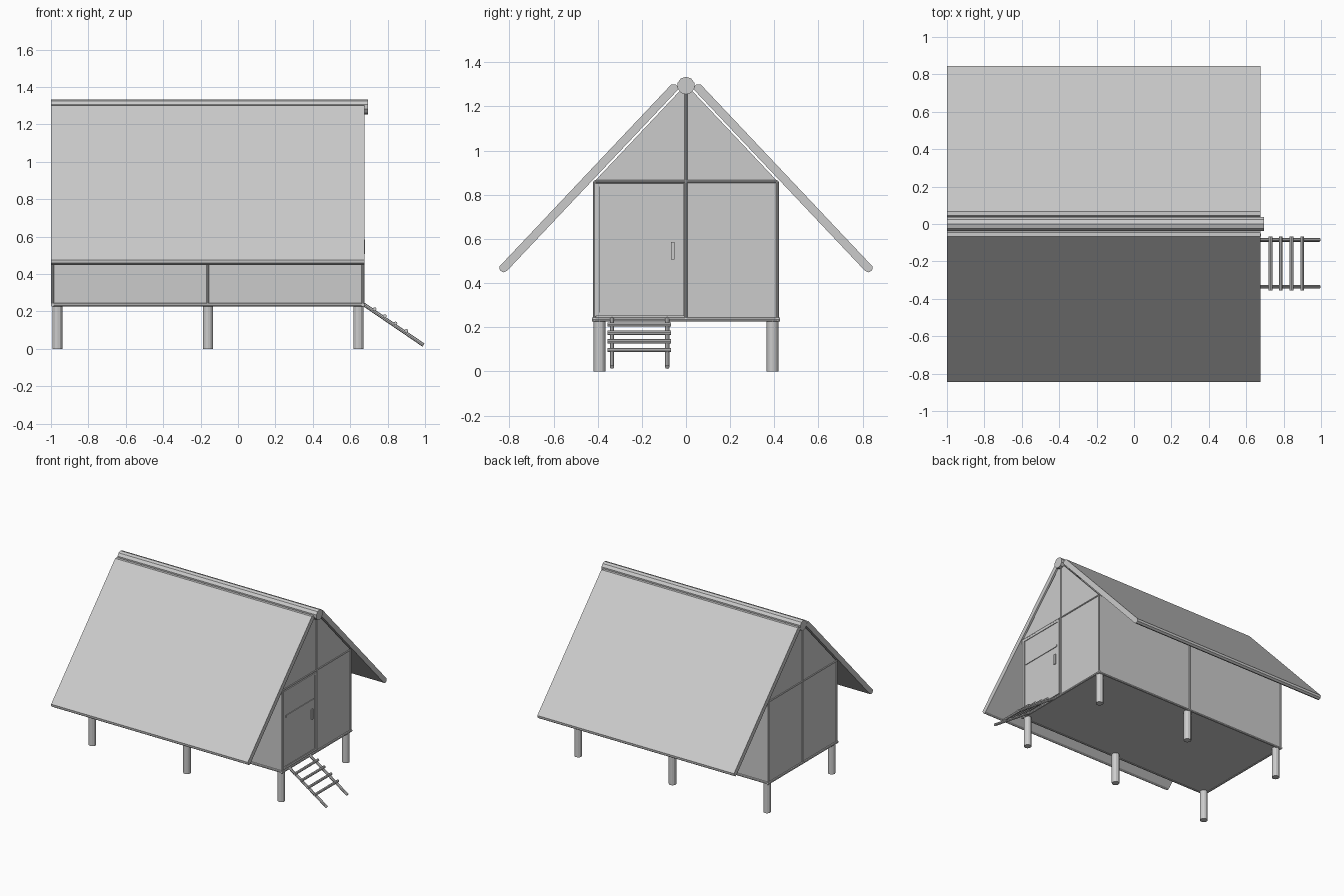
import bpy, bmesh, math
from mathutils import Vector

if "Cube" in bpy.data.objects:
    bpy.data.objects.remove(bpy.data.objects["Cube"])

# Single plain grey
GREY = bpy.data.materials.new("plain grey")
GREY.diffuse_color = (0.6, 0.6, 0.6, 1)
GREY.use_nodes = True
GREY.node_tree.nodes["Principled BSDF"].inputs["Base Color"].default_value = GREY.diffuse_color

X0, X1 = -0.992, 0.668      # wall ends
W = 0.415                   # half width of the walls
Z0, Z1 = 0.235, 0.86        # floor and wall top
MID = (X0 + X1) / 2


def finish(name, bm):
    bmesh.ops.recalc_face_normals(bm, faces=bm.faces)
    me = bpy.data.meshes.new(name)
    bm.to_mesh(me)
    bm.free()
    me.materials.append(GREY)
    ob = bpy.data.objects.new(name, me)
    bpy.context.collection.objects.link(ob)
    return ob


def box(name, lo, hi):
    bm = bmesh.new()
    bmesh.ops.create_cube(bm, size=1)
    for v in bm.verts:
        v.co = [(lo[i] + hi[i]) / 2 + v.co[i] * (hi[i] - lo[i]) for i in range(3)]
    return finish(name, bm)


def rod(name, a, b, r, sides=10):
    a, b = Vector(a), Vector(b)
    bm = bmesh.new()
    bmesh.ops.create_cone(bm, cap_ends=True, segments=sides, radius1=r, radius2=r,
                          depth=(b - a).length)
    q = (b - a).to_track_quat('Z', 'Y')
    for v in bm.verts:
        v.co = q @ v.co + (a + b) / 2
    return finish(name, bm)


def extrude_x(name, pts, xa, xb):
    bm = bmesh.new()
    f = bm.faces.new([bm.verts.new((xa, y, z)) for y, z in pts])
    g = bmesh.ops.extrude_face_region(bm, geom=[f])["geom"]
    bmesh.ops.translate(bm, vec=(xb - xa, 0, 0),
                        verts=[v for v in g if isinstance(v, bmesh.types.BMVert)])
    return finish(name, bm)


# Floor slab and its edge beams
box("floor", (X0, -W, Z0 - 0.004), (X1, W, Z0 + 0.008))
for s in (-1, 1):
    rod("floor_side_beam", (-0.998, s * W, Z0), (0.674, s * W, Z0), 0.009, 8)
for x in (X0, X1):
    rod("floor_end_beam", (x, -W - 0.01, Z0), (x, W + 0.01, Z0), 0.009, 8)

# Stilts
for x in (-0.966, -0.16, 0.644):
    for s in (-1, 1):
        rod("stilt", (x, s * 0.392, 0), (x, s * 0.392, Z0), 0.027, 12)

# Side walls with corner and middle battens
for s in (-1, 1):
    ys = sorted((s * W, s * (W - 0.012)))
    box("side_wall", (X0, ys[0], Z0), (X1, ys[1], Z1))
    for x in (X0, MID, X1):
        rod("wall_batten", (x, s * W, Z0), (x, s * W, Z1), 0.007, 8)

# End walls, gables and their battens
for x, d in ((X0, 1), (X1, -1)):
    xs = sorted((x, x + d * 0.012))
    box("end_wall", (xs[0], -W, Z0), (xs[1], W, Z1))
    extrude_x("gable", [(-W, Z1), (W, Z1), (0, 1.3)], xs[0], xs[1])
    rod("gable_beam", (x, -W, Z1), (x, W, Z1), 0.006, 8)
    rod("gable_post", (x, 0, Z0), (x, 0, 1.29), 0.006, 8)

# Roof slopes with blunted edges
slope = [(0.845, 0.475), (0.843, 0.458), (0.828, 0.448), (0.811, 0.455),
         (0.030, 1.282), (0.046, 1.300), (0.066, 1.300)]
for s in (-1, 1):
    extrude_x("roof_slope", [(s * y, z) for y, z in slope], -1.0, 0.675)

# Ridge log
rod("ridge_log", (-1.0, 0, 1.294), (0.694, 0, 1.294), 0.04, 10)

# Door with frame, cross rail and handle
box("door", (X1 - 0.002, -0.39, 0.265), (X1 + 0.003, -0.03, 0.84))
F = X1 + 0.008
for ya, yb in ((-0.412, -0.392), (-0.03, -0.010)):
    box("door_stile", (X1, ya, 0.25), (F, yb, 0.852))
for za, zb in ((0.25, 0.268), (0.836, 0.852)):
    box("door_rail", (X1, -0.412, za), (F, -0.010, zb))
box("door_cross_rail", (X1, -0.378, 0.642), (F, -0.04, 0.658))
box("door_handle", (X1, -0.068, 0.507), (X1 + 0.012, -0.052, 0.585))

# Ladder rails and rungs
for y in (-0.085, -0.335):
    rod("ladder_rail", (0.672, y, 0.238), (0.992, y, 0.02), 0.010, 8)
for x in (0.73, 0.785, 0.842, 0.900):
    z = 0.238 - (x - 0.672) * 0.681 + 0.014
    rod("ladder_rung", (x, -0.355, z), (x, -0.068, z), 0.010, 8)
